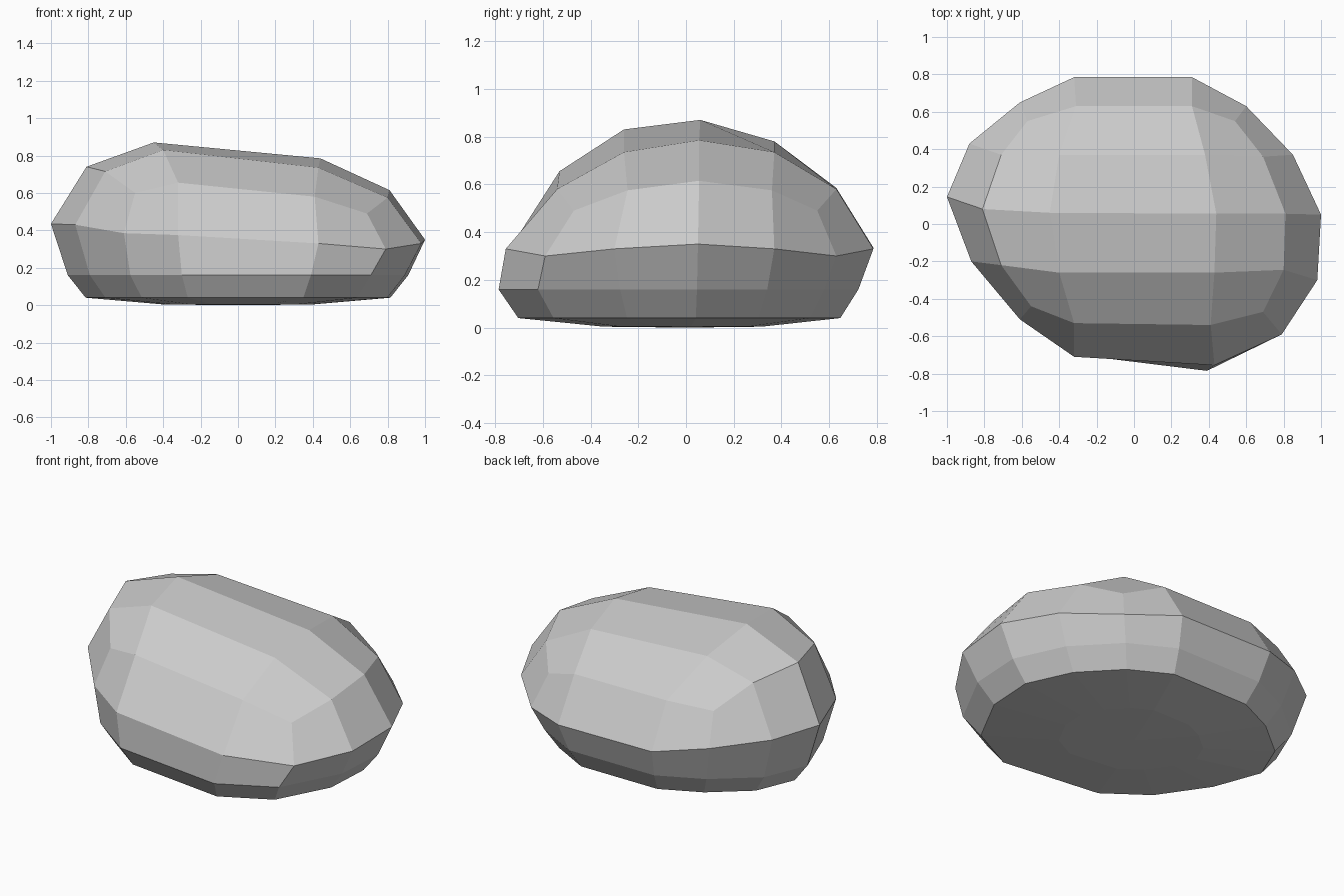
import bpy, bmesh

if "Cube" in bpy.data.objects:
    bpy.data.objects.remove(bpy.data.objects["Cube"])

# Upper shell: five rows front to back, four (x, y, z) points each
crown = [
    [(-.55, -.44, .60), (-.32, -.53, .655), (.41, -.54, .58), (.69, -.47, .49)],
    [(-.71, -.22, .715), (-.40, -.26, .83), (.43, -.26, .735), (.80, -.245, .575)],
    [(-.81, .08, .74), (-.45, .06, .87), (.44, .055, .785), (.81, .055, .615)],
    [(-.71, .37, .70), (-.40, .37, .78), (.38, .37, .735), (.69, .36, .575)],
    [(-.57, .55, .56), (-.31, .63, .585), (.31, .63, .58), (.54, .55, .49)],
]
# Widest ring, counter-clockwise from the front left corner
girdle = [
    (-.61, -.51, .385), (-.32, -.71, .375), (.43, -.755, .33), (.79, -.59, .30),
    (.98, -.30, .33), (1.0, .05, .35), (.85, .37, .33), (.60, .63, .30),
    (.31, .785, .33), (-.32, .785, .335), (-.61, .65, .38), (-.88, .43, .42),
    (-1.0, .145, .435), (-.87, -.20, .43),
]
# Lower ring bulges at the front right, tapers elsewhere
bulge = {0: (-.575, -.50), 1: (-.30, -.70), 2: (.39, -.785), 3: (.71, -.62)}
lower = [(*bulge.get(i, (x * .91, y * .92)), .16) for i, (x, y, z) in enumerate(girdle)]


def shrink(ring, s, z):
    return [(x * s, y * s, z) for x, y, _ in ring]


bm = bmesh.new()


def add(points):
    return [bm.verts.new(p) for p in points]


def bridge(a, b):
    n = len(a)
    for i in range(n):
        j = (i + 1) % n
        bm.faces.new((b[i], b[j], a[j], a[i]))


# Crown patch
g = [add(row) for row in crown]
for r in range(4):
    for c in range(3):
        bm.faces.new((g[r][c], g[r][c + 1], g[r + 1][c + 1], g[r + 1][c]))
rim = (g[0] + [g[r][3] for r in (1, 2, 3)] + g[4][::-1]
       + [g[r][0] for r in (3, 2, 1)])

# Side bands and flat underside
for ring in (girdle, lower, shrink(lower, .895, .04), shrink(lower, .44, .004)):
    nxt = add(ring)
    bridge(rim, nxt)
    rim = nxt
centre = bm.verts.new((0, 0, 0))
for i in range(len(rim)):
    bm.faces.new((rim[(i + 1) % len(rim)], rim[i], centre))

bmesh.ops.recalc_face_normals(bm, faces=bm.faces)
mesh = bpy.data.meshes.new("boulder")
bm.to_mesh(mesh)
bm.free()
bpy.context.collection.objects.link(bpy.data.objects.new("boulder", mesh))
